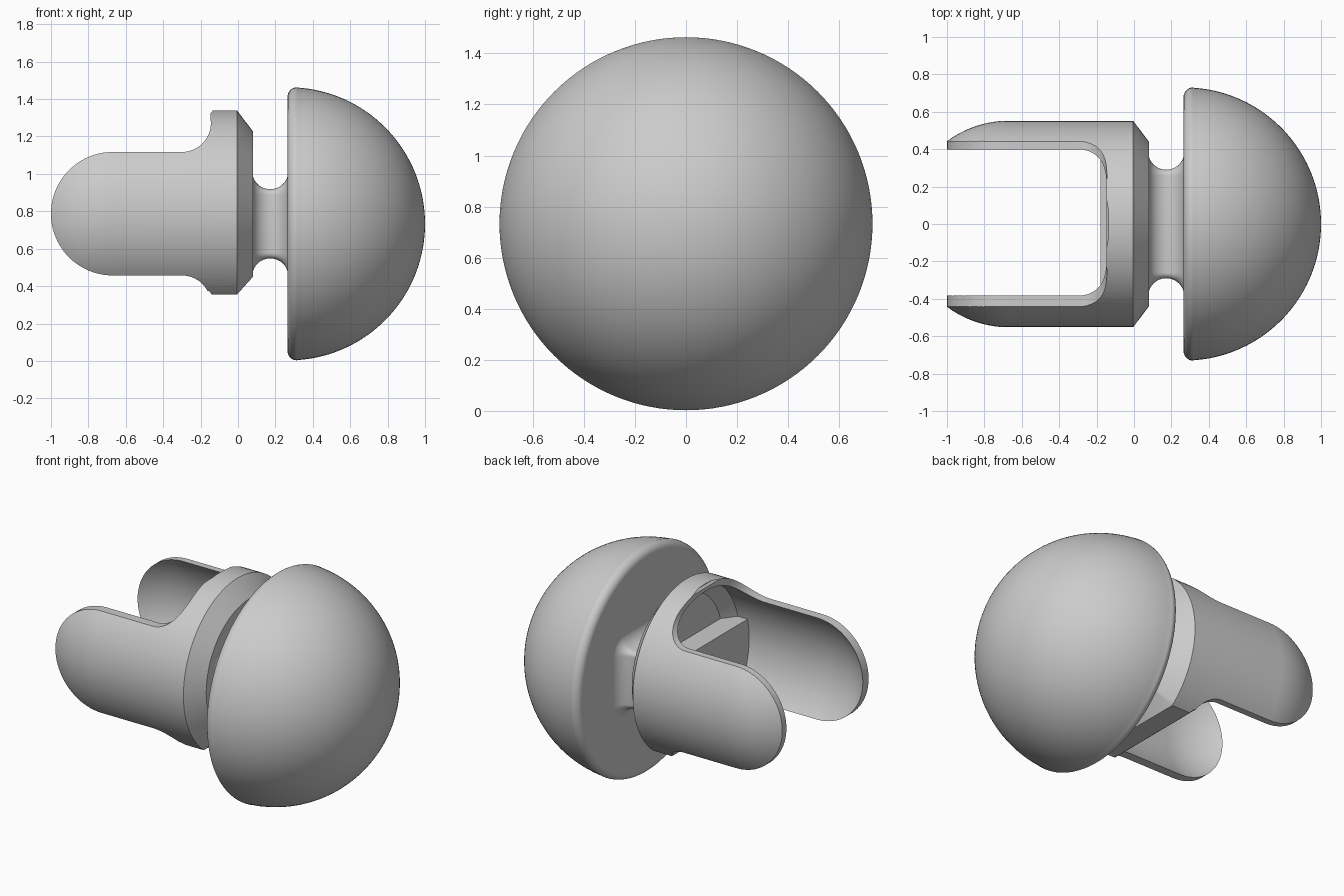
import bpy, bmesh
from math import sin, cos, pi, radians

if "Cube" in bpy.data.objects:
    bpy.data.objects.remove(bpy.data.objects["Cube"])

CZ = 0.733    # dome and neck axis height
RZ = 0.787    # clip axis height


def finish(bm, name):
    bmesh.ops.remove_doubles(bm, verts=bm.verts, dist=1e-5)
    bmesh.ops.recalc_face_normals(bm, faces=bm.faces)
    me = bpy.data.meshes.new(name)
    bm.to_mesh(me)
    bm.free()
    ob = bpy.data.objects.new(name, me)
    bpy.context.collection.objects.link(ob)
    return ob


def arc(cx, cy, r, a0, a1, n):
    return [(cx + r * cos(radians(a0 + (a1 - a0) * i / n)),
             cy + r * sin(radians(a0 + (a1 - a0) * i / n))) for i in range(n + 1)]


def loft(rings, name):
    bm = bmesh.new()
    loops = [[bm.verts.new(p) for p in ring] for ring in rings]
    for a, b in zip(loops, loops[1:]):
        for i in range(len(a)):
            j = (i + 1) % len(a)
            bm.faces.new((a[i], a[j], b[j], b[i]))
    bm.faces.new(loops[0])
    bm.faces.new(loops[-1])
    return finish(bm, name)


def revolve(profile, y, z, name, n=96):
    """Solid of revolution about an axis parallel to x; profile is (x, radius)."""
    return loft([[(x, y + r * cos(2 * pi * i / n), z + r * sin(2 * pi * i / n))
                  for i in range(n)] for x, r in profile], name)


def prism(outline, name):
    """xz outline extruded along y."""
    return loft([[(x, y, z) for x, z in outline] for y in (-1, 1)], name)


def boolean(ob, cutter, op):
    m = ob.modifiers.new("cut", 'BOOLEAN')
    m.operation, m.object, m.solver = op, cutter, 'EXACT'
    bpy.context.view_layer.objects.active = ob
    bpy.ops.object.modifier_apply(modifier=m.name)
    bpy.data.objects.remove(cutter)


def smooth(ob):
    bpy.ops.object.select_all(action='DESELECT')
    ob.select_set(True)
    bpy.context.view_layer.objects.active = ob
    bpy.ops.object.shade_smooth_by_angle(angle=radians(28))


# Dome knob with a rounded rim
dome = revolve([(0.265, 0.3)] + arc(0.315, 0.68, 0.05, 180, 92, 8)
               + arc(0.27, 0, 0.73, 86, 0.4, 40), 0, CZ, "dome_knob", 128)
smooth(dome)

# Neck: rounded rectangle with a semicircular groove all round
rings = []
for k in range(21):
    t = pi * k / 20
    g = 0.093 * (1 - sin(t))
    hy, hz, r = 0.29 + g, 0.185 + g, 0.03 + g
    ring = []
    for q, (sy, sz) in enumerate([(1, 1), (-1, 1), (-1, -1), (1, -1)]):
        ring += [(0.1725 - 0.0955 * cos(t), y, z) for y, z in
                 arc(sy * (hy - r), CZ + sz * (hz - r), r, 90 * q, 90 * q + 90, 6)]
    rings.append(ring)
neck = loft(rings, "neck")
smooth(neck)

# Clip body: capsule-ended cylinder with a chamfered back
R = 0.552
clip = revolve(arc(-0.67, 0, R, 179, 90, 32) + [(-0.005, R), (0.08, 0.44)], 0, RZ, "clip")

# Hollow, stopping at a half-height block behind the arms
r = 0.512
hollow = revolve(arc(-0.67, 0, r, 179, 90, 32) + [(-0.03, r), (0.035, 0.43)],
                 0.008, RZ, "hollow")
boolean(hollow, prism([(-2, 0.40), (-0.1, 0.40), (-0.1, 0.915), (0.3, 0.915),
                       (0.3, 2), (-2, 2)], "hollow_limit"), 'INTERSECT')
boolean(clip, hollow, 'DIFFERENCE')

# Side outline: round arm tips, fillets to the collar, flat chamfered underside
h = 0.33
outline = (arc(-0.67, RZ, h, 90, 270, 40)
           + arc(-0.3, RZ - h - 0.155, 0.155, 90, 28, 10)
           + [(-0.155, 0.375), (-0.14, 0.355), (-0.005, 0.355), (0.08, 0.45), (0.2, 0.45),
              (0.2, 1.5), (-0.135, 1.5), (-0.135, 1.335), (-0.148, 1.322)]
           + arc(-0.3, RZ + h + 0.155, 0.155, 0, -90, 14))
boolean(clip, prism(outline, "clip_outline"), 'INTERSECT')
smooth(clip)
